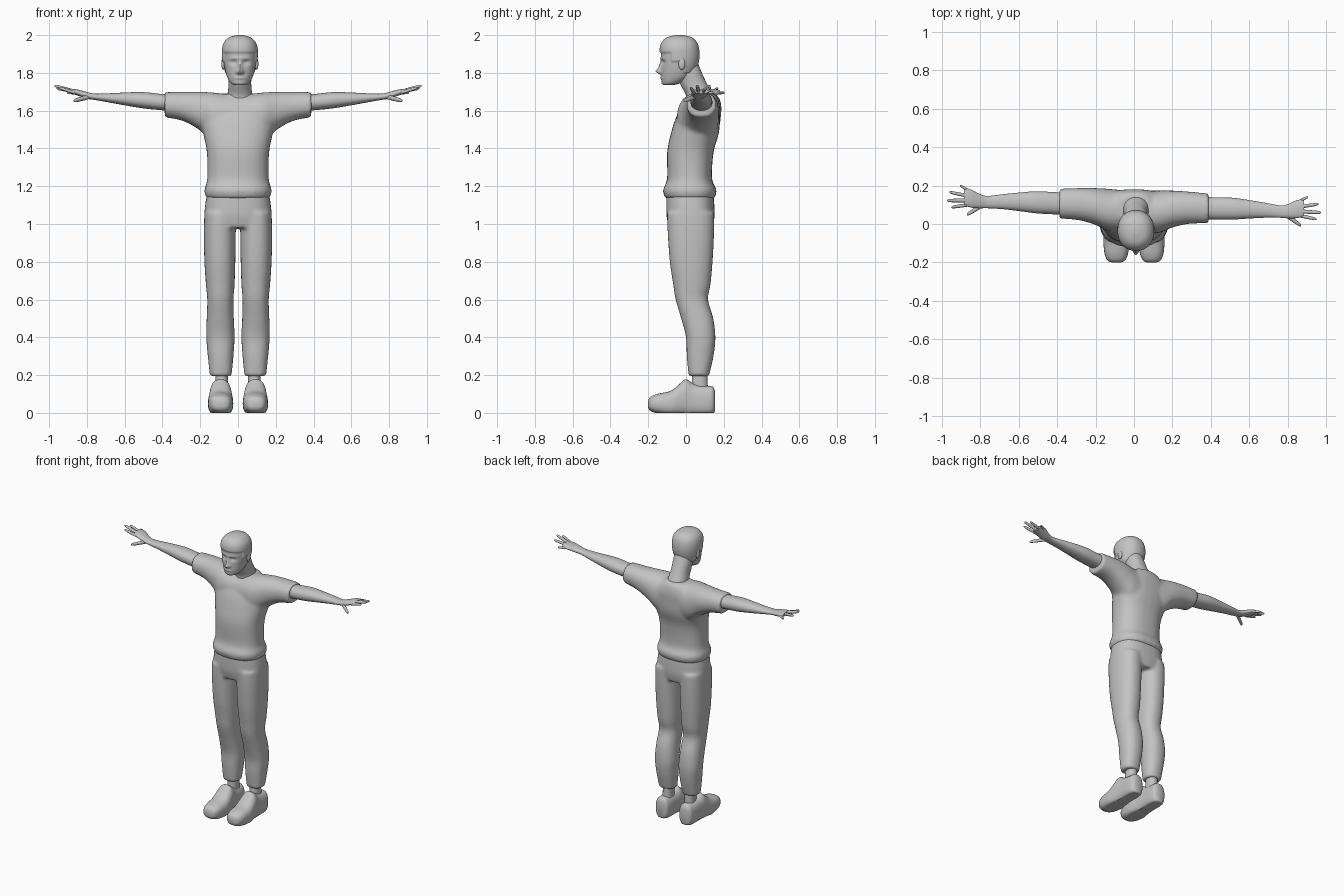
import bpy
import bmesh
import math
from mathutils import Vector, Matrix

default_cube = bpy.data.objects.get("Cube")
if default_cube:
    bpy.data.objects.remove(default_cube, do_unlink=True)

grey = bpy.data.materials.new("plain_grey")
grey.use_nodes = True
colour = (.55, .55, .55, 1)
grey.diffuse_color = colour
grey.node_tree.nodes["Principled BSDF"].inputs["Base Color"].default_value = colour


def smooth_rings(rings, steps):
    """Fill in extra rings along a spline through the given ones."""
    rows = [Vector(ring) for ring in rings]
    padded = [rows[0]] + rows + [rows[-1]]
    result = []
    for a, b, c, d in zip(padded, padded[1:], padded[2:], padded[3:]):
        for step in range(steps):
            t = step / steps
            result.append(b + (c - a) * (t / 2)
                          + (a * 2 - b * 5 + c * 4 - d) * (t * t / 2)
                          + (b * 3 - a - c * 3 + d) * (t ** 3 / 2))
    return result + [rows[-1]]


def loft(bm, axis, rings, segments=28, steps=4, power=2.2, place=None):
    """Skin rings of (position, low, high, low, high) along one axis."""
    loops = []
    for position, u_low, u_high, v_low, v_high in smooth_rings(rings, steps):
        loop = []
        for i in range(segments):
            angle = math.tau * i / segments
            c, s = math.cos(angle), math.sin(angle)
            u = math.copysign(abs(c) ** (2 / power), c)
            v = math.copysign(abs(s) ** (2 / power), s)
            u = (u_low + u_high + u * (u_high - u_low)) / 2
            v = (v_low + v_high + v * (v_high - v_low)) / 2
            point = {"x": (position, u, v), "y": (u, position, v),
                     "z": (u, v, position)}[axis]
            loop.append(bm.verts.new(place(*point) if place else point))
        loops.append(loop)
    for low, high in zip(loops, loops[1:]):
        for i in range(segments):
            j = (i + 1) % segments
            bm.faces.new((low[i], low[j], high[j], high[i]))
    bm.faces.new(loops[0][::-1])
    bm.faces.new(loops[-1])


def centred(rings, middle=0):
    """Turn (height, half width, front, back) into full ring values."""
    return [(p, middle - w, middle + w, low, high) for p, w, low, high in rings]


def finish(name, bm, voxel=None):
    """Make the object, optionally fusing its parts into one skin."""
    bmesh.ops.recalc_face_normals(bm, faces=bm.faces[:])
    mesh = bpy.data.meshes.new(name)
    bm.to_mesh(mesh)
    bm.free()
    mesh.materials.append(grey)
    for polygon in mesh.polygons:
        polygon.use_smooth = True
    mesh.set_sharp_from_angle(angle=math.radians(50))
    obj = bpy.data.objects.new(name, mesh)
    bpy.context.collection.objects.link(obj)
    if voxel:
        remesh = obj.modifiers.new("fuse", "REMESH")
        remesh.mode = "VOXEL"
        remesh.voxel_size = voxel
        remesh.use_smooth_shade = True
        soften = obj.modifiers.new("soften", "SMOOTH")
        soften.factor = .5
        soften.iterations = 5
    return obj


def arm_side(side):
    """Mirror an arm point; the left arm swings slightly forward."""
    swing = .065 if side > 0 else 0
    return lambda x, y, z: (side * x, y - swing * x, z)


def leg_side(side):
    return lambda x, y, z: (side * x, y, max(z, 0))


sides = {"left": 1, "right": -1}

# Shirt: body with gathered hem, plus two sleeves fused into it
body = [(1.135, .168, -.11, .152), (1.18, .178, -.122, .162),
        (1.24, .163, -.1, .138), (1.38, .165, -.1, .146),
        (1.48, .185, -.08, .174), (1.56, .2, -.055, .18),
        (1.62, .17, -.025, .18), (1.67, .11, .005, .168),
        (1.69, .085, .015, .15)]
sleeve = [(0, -.04, .17, 1.45, 1.68), (.12, -.04, .182, 1.43, 1.695),
          (.2, -.005, .187, 1.495, 1.7), (.29, .02, .187, 1.545, 1.7),
          (.388, .028, .184, 1.565, 1.698)]
bm = bmesh.new()
loft(bm, "z", centred(body), power=2.4)
for side in sides.values():
    loft(bm, "x", sleeve, place=arm_side(side))
finish("shirt", bm, voxel=.011)

# Trousers: hips and two legs fused together
hips = [(.98, .172, -.09, .14), (1.05, .179, -.104, .152),
        (1.16, .166, -.104, .146)]
leg = [(1.06, .012, .178, -.1, .15), (.95, .012, .181, -.097, .149),
       (.8, .014, .178, -.086, .141), (.68, .018, .17, -.068, .13),
       (.6, .024, .163, -.055, .117), (.5, .022, .166, -.026, .145),
       (.4, .018, .168, 0, .156), (.3, .024, .16, .004, .146),
       (.195, .034, .149, .014, .122)]
bm = bmesh.new()
loft(bm, "z", centred(hips), power=2.5)
for side in sides.values():
    loft(bm, "z", leg, power=2.3, place=leg_side(side))
finish("trousers", bm, voxel=.01)

# Shoes and ankles
shoe = [(-.201, .018, .03, .06), (-.19, .045, .012, .084),
        (-.15, .062, -.004, .101), (-.08, .067, -.018, .117),
        (-.03, .062, -.02, .157), (0, .058, -.02, .178),
        (.04, .054, -.02, .155), (.1, .053, -.02, .143),
        (.14, .046, -.01, .14), (.154, .026, .01, .115)]
ankle = [(.09, .036, .03, .12), (.15, .033, .03, .115), (.25, .034, .035, .112)]
for label, side in sides.items():
    bm = bmesh.new()
    loft(bm, "y", centred(shoe, .092), power=2.5, place=leg_side(side))
    finish(label + "_shoe", bm)
    bm = bmesh.new()
    loft(bm, "z", centred(ankle, .086), place=leg_side(side))
    finish(label + "_ankle", bm)

# Arms with palms, and hands with spread fingers
arm = [(.3, .05, .165, 1.595, 1.685), (.4, .05, .165, 1.602, 1.688),
       (.5, .055, .17, 1.612, 1.698), (.58, .065, .165, 1.625, 1.697),
       (.68, .077, .155, 1.643, 1.692), (.76, .082, .146, 1.657, 1.69),
       (.8, .082, .155, 1.663, 1.699), (.85, .086, .18, 1.68, 1.712),
       (.885, .098, .18, 1.692, 1.715)]
fingers = {
    "thumb": ((.785, .1, 1.674), (.87, .048, 1.652), .012),
    "index": ((.86, .1, 1.694), (.95, .087, 1.722), .009),
    "middle": ((.86, .122, 1.7), (.972, .122, 1.732), .01),
    "ring": ((.86, .145, 1.7), (.96, .166, 1.718), .009),
    "little": ((.845, .166, 1.694), (.905, .2, 1.695), .008),
}
for label, side in sides.items():
    bm = bmesh.new()
    loft(bm, "x", arm, place=arm_side(side))
    finish(label + "_arm", bm)
    bm = bmesh.new()
    for base, tip, radius in fingers.values():
        base, tip = Vector(base), Vector(tip)
        rings = []
        for t, swell in ((0, 1), (.5, 1), (.85, .85), (.96, .6), (1, .2)):
            x, y, z = base.lerp(tip, t)
            r = radius * swell
            rings.append((x, y - r, y + r, z - r, z + r))
        loft(bm, "x", rings, segments=12, steps=2, power=2, place=arm_side(side))
    finish(label + "_fingers", bm)

# Neck, leaning forward
middle = .01
neck = [(1.62, .085, 0, .155), (1.68, .067, 0, .143), (1.74, .06, -.03, .112),
        (1.8, .062, -.05, .084), (1.86, .055, -.06, .06)]
bm = bmesh.new()
loft(bm, "z", centred(neck, middle))
finish("neck", bm)

# Head with raised hair and a modelled face
skull = [(1.735, .026, -.118, -.07), (1.745, .048, -.124, -.03),
         (1.775, .066, -.129, .02), (1.81, .077, -.13, .045),
         (1.85, .085, -.131, .06), (1.89, .089, -.132, .066),
         (1.93, .088, -.133, .063), (1.96, .078, -.123, .052),
         (1.983, .053, -.098, .028), (1.994, .015, -.055, -.015)]
# Each feature: offset from the middle, height, width, tallness, depth
features = [(0, 1.808, .011, .01, -.025), (0, 1.835, .009, .02, -.013),
            (0, 1.773, .02, .006, -.007), (0, 1.748, .02, .01, -.005)]
for side in sides.values():
    features += [(side * .032, 1.856, .015, .01, .011),
                 (side * .03, 1.876, .02, .006, -.005),
                 (side * .013, 1.803, .006, .006, -.008)]
bm = bmesh.new()
loft(bm, "z", centred(skull, middle), segments=96, steps=6)
bmesh.ops.recalc_face_normals(bm, faces=bm.faces[:])
bm.normal_update()
for vert in bm.verts:
    x, y, z = vert.co
    hairline = 1.908 if y < -.075 else 1.86 if y < -.015 else 1.8
    if z > hairline:
        vert.co += vert.normal * .006
    elif y < -.06:
        for fx, fz, width, tall, depth in features:
            dx, dz = (x - middle - fx) / width, (z - fz) / tall
            vert.co.y += depth * math.exp(-(dx * dx + dz * dz) / 2)
finish("head", bm)

# Ears and eyeballs
for label, side in sides.items():
    for part, spot, size in (("ear", (.088, -.022, 1.848), (.01, .018, .032)),
                             ("eye", (.032, -.104, 1.856), (.012, .011, .008))):
        bm = bmesh.new()
        bmesh.ops.create_uvsphere(bm, u_segments=16, v_segments=10, radius=1)
        centre = (middle + side * spot[0], spot[1], spot[2])
        bm.transform(Matrix.Translation(centre) @ Matrix.Diagonal((*size, 1)))
        finish(label + "_" + part, bm)
